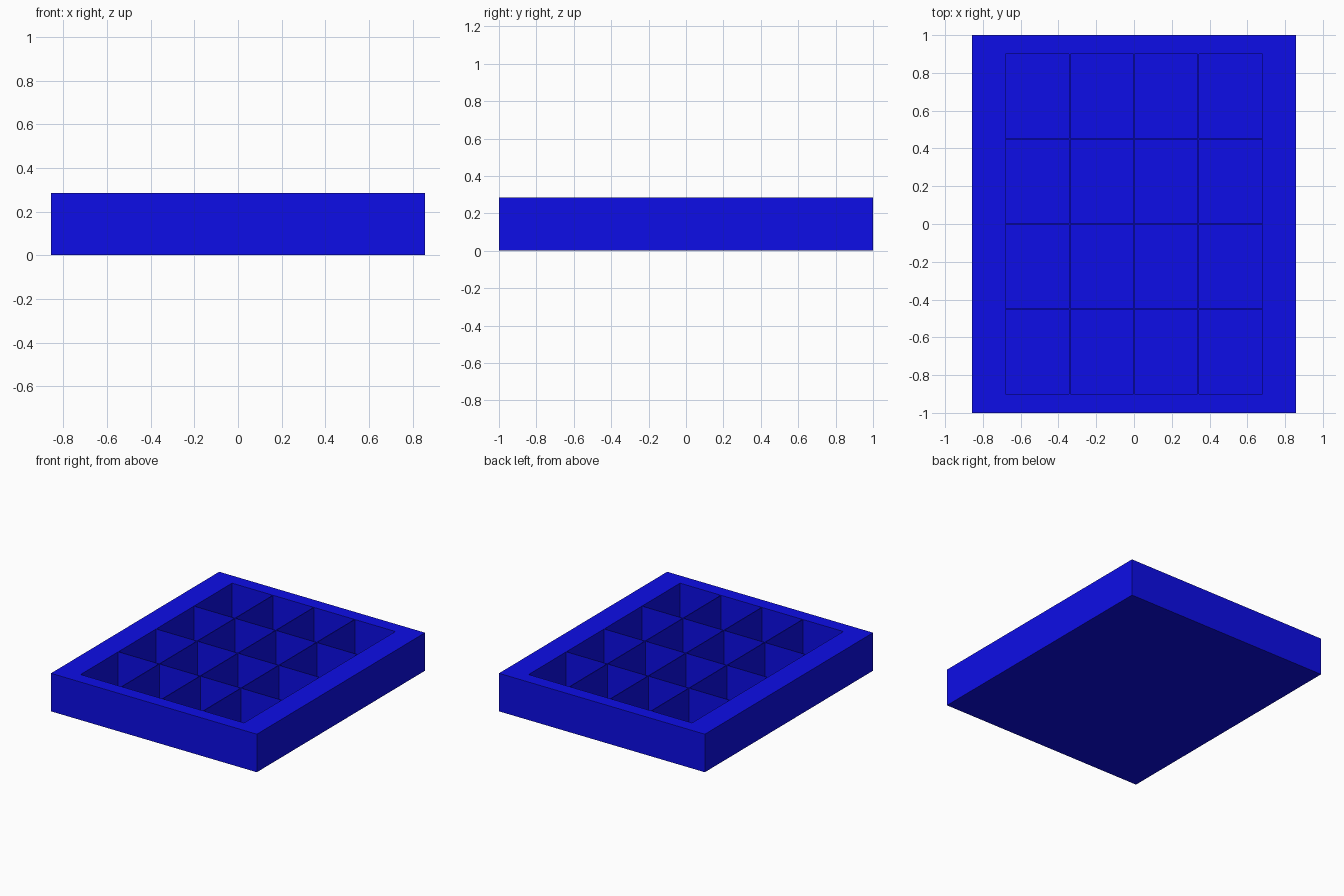
import bpy, bmesh

if "Cube" in bpy.data.objects:
    bpy.data.objects.remove(bpy.data.objects["Cube"])

W, D, H = 0.857, 1.0, 0.286      # outer half sizes and height
IW, ID, FLOOR = 0.68, 0.90, 0.02  # cavity half sizes and floor height
T = 0.006                         # divider thickness

blue = bpy.data.materials.new("blue")
blue.diffuse_color = (0.004, 0.004, 0.8, 1)
blue.use_nodes = True
blue.node_tree.nodes["Principled BSDF"].inputs["Base Color"].default_value = blue.diffuse_color


def finish(name, bm):
    bmesh.ops.recalc_face_normals(bm, faces=bm.faces)
    mesh = bpy.data.meshes.new(name)
    bm.to_mesh(mesh)
    bm.free()
    mesh.materials.append(blue)
    obj = bpy.data.objects.new(name, mesh)
    bpy.context.collection.objects.link(obj)
    return obj


# Tray: rectangular rings running from the underside, over the rim, to the floor
bm = bmesh.new()
rings = []
for x, y, z in ((W, D, 0), (W, D, H), (IW, ID, H), (IW, ID, FLOOR)):
    rings.append([bm.verts.new((sx * x, sy * y, z))
                  for sx, sy in ((-1, -1), (1, -1), (1, 1), (-1, 1))])
for a, b in zip(rings, rings[1:]):
    for i in range(4):
        j = (i + 1) % 4
        bm.faces.new((a[i], a[j], b[j], b[i]))
bm.faces.new(rings[0])
bm.faces.new(rings[-1])
finish("tray", bm)


# Thin dividers splitting the cavity into four by four cells
def divider(name, x, y, sx, sy):
    bm = bmesh.new()
    bmesh.ops.create_cube(bm, size=1)
    bmesh.ops.scale(bm, vec=(sx, sy, H - FLOOR), verts=bm.verts)
    finish(name, bm).location = (x, y, (H + FLOOR) / 2)


for i in (-1, 0, 1):
    divider(f"long_divider_{i + 2}", i * IW / 2, 0, T, 2 * ID)
    divider(f"cross_divider_{i + 2}", 0, i * ID / 2, 2 * IW, T)
